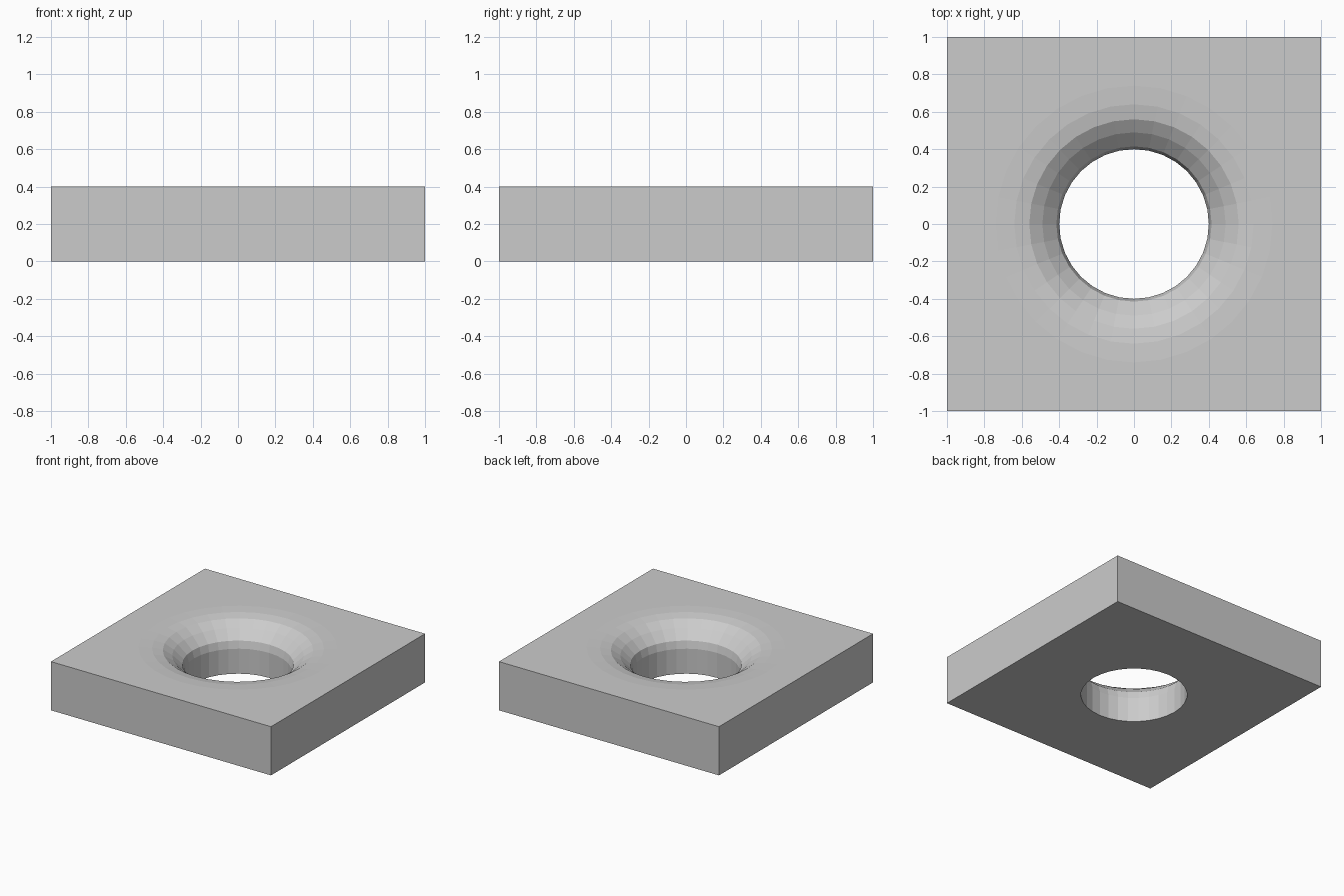
import bpy, bmesh
from math import sin, cos, pi

if "Cube" in bpy.data.objects:
    bpy.data.objects.remove(bpy.data.objects["Cube"])

SEGMENTS = 32
HALF = 1.0
HEIGHT = 0.4

# Hole wall and flared lip, (radius, z) from the bottom up
PROFILE = [(0.40, 0.0), (0.40, 0.205), (0.415, 0.265), (0.49, 0.335),
           (0.56, 0.38), (0.64, 0.395), (0.74, HEIGHT)]


def section(bm, angle):
    """One closed radial cross-section, ending on the square outline."""
    c, s = cos(angle), sin(angle)
    edge = HALF / max(abs(c), abs(s))
    points = PROFILE + [(edge, HEIGHT), (edge, 0.0)]
    return [bm.verts.new((r * c, r * s, z)) for r, z in points]


# Square plate with a flared round hole
bm = bmesh.new()
sections = [section(bm, 2 * pi * i / SEGMENTS) for i in range(SEGMENTS)]
for i, a in enumerate(sections):
    b = sections[(i + 1) % SEGMENTS]
    for j in range(len(a)):
        k = (j + 1) % len(a)
        bm.faces.new((a[j], a[k], b[k], b[j]))
bmesh.ops.recalc_face_normals(bm, faces=bm.faces)

mesh = bpy.data.meshes.new("flared_hole_plate")
bm.to_mesh(mesh)
bm.free()
plate = bpy.data.objects.new("flared_hole_plate", mesh)
bpy.context.collection.objects.link(plate)
